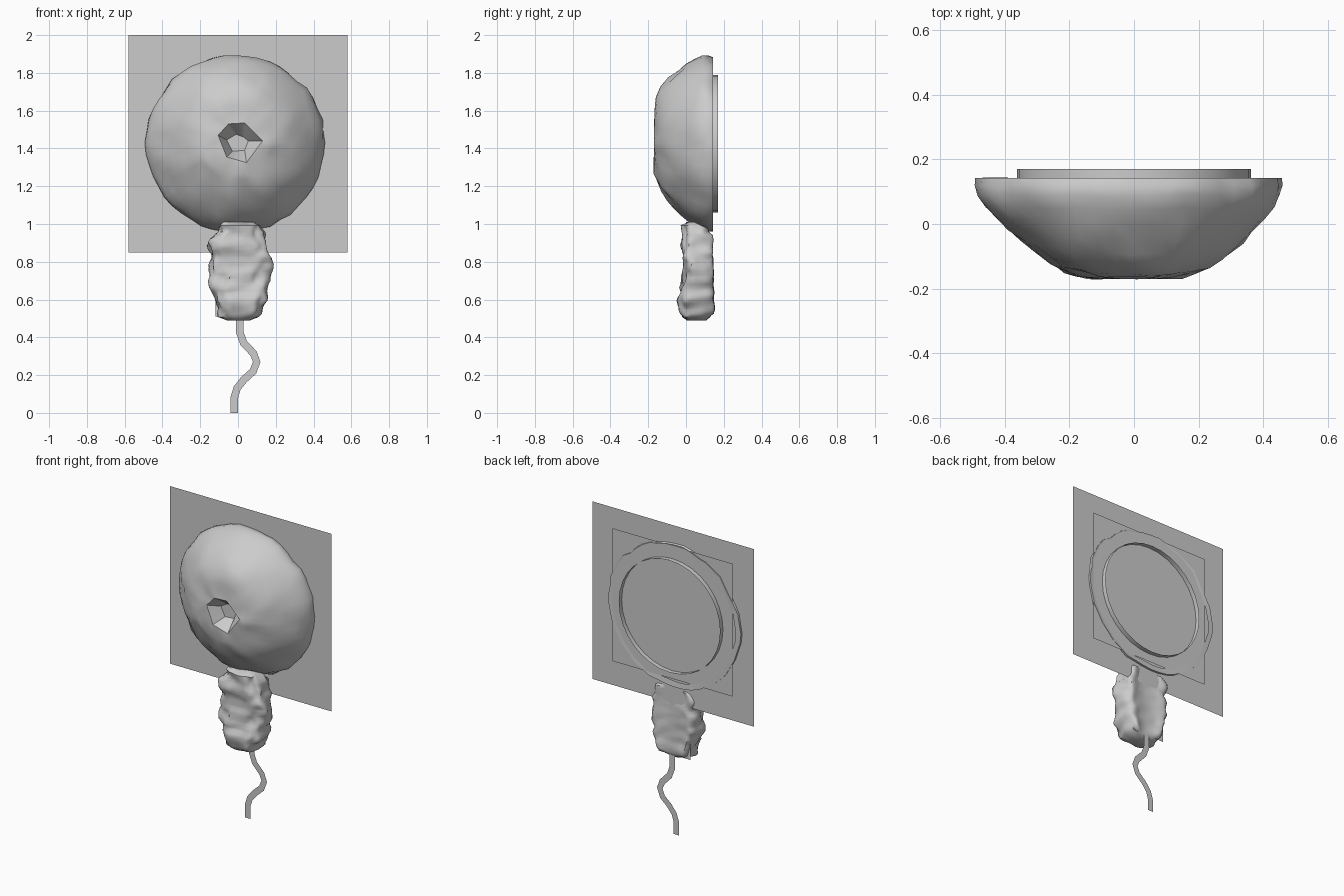
import bpy, math
from mathutils import Vector, noise

if "Cube" in bpy.data.objects:
    bpy.data.objects.remove(bpy.data.objects["Cube"])


def make(name, verts, faces, smooth=None):
    me = bpy.data.meshes.new(name)
    me.from_pydata([tuple(v) for v in verts], [], faces)
    ob = bpy.data.objects.new(name, me)
    bpy.context.collection.objects.link(ob)
    bpy.ops.object.select_all(action='DESELECT')
    ob.select_set(True)
    bpy.context.view_layer.objects.active = ob
    if smooth:
        bpy.ops.object.shade_smooth_by_angle(angle=math.radians(smooth))
    return ob


def bridge(rings, n, cap_first=False, cap_last=False):
    # Skin a stack of closed rings, with optional end caps
    faces = [(r * n + i, r * n + (i + 1) % n, (r + 1) * n + (i + 1) % n, (r + 1) * n + i)
             for r in range(rings - 1) for i in range(n)]
    if cap_first:
        faces.append(tuple(reversed(range(n))))
    if cap_last:
        faces.append(tuple((rings - 1) * n + i for i in range(n)))
    return faces


def card(name, x0, x1, z0, z1, y):
    make(name, [(x0, y, z0), (x1, y, z0), (x1, y, z1), (x0, y, z1)], [(0, 1, 2, 3)])


def interp(table, t):
    for a, b in zip(table, table[1:]):
        if t <= b[0]:
            f = (t - a[0]) / (b[0] - a[0])
            return [p + (q - p) * f for p, q in zip(a[1:], b[1:])]
    return list(table[-1][1:])


# Lumpy dome with a faceted hole in its front
HOLE = [(.13, 1.44), (.035, 1.535), (-.05, 1.53), (-.105, 1.47), (-.06, 1.355), (.045, 1.325)]
FLOOR = [(.055, 1.44), (.03, 1.46), (-.01, 1.475), (-.06, 1.445), (-.03, 1.385), (.035, 1.39)]
SUB = 8
N = len(HOLE) * SUB


def around(poly):
    out = []
    for a, b in zip(poly, poly[1:] + poly[:1]):
        out += [(a[0] + (b[0] - a[0]) * k / SUB, a[1] + (b[1] - a[1]) * k / SUB)
                for k in range(SUB)]
    return out


hole, floor = around(HOLE), around(FLOOR)
CX, CZ = -.014, 1.43
verts = [(x, -.09, z) for x, z in floor] + [(x, -.170, z) for x, z in hole]
profile = [(.16, -.166), (.20, -.152), (.25, -.130), (.30, -.098), (.345, -.062), (.385, -.022),
           (.42, .018), (.448, .055), (.466, .09), (.475, .12), (.474, .142), (.435, .138)]
for k, (r, y) in enumerate(profile):
    for i in range(N):
        a = 2 * math.pi * i / N
        d = Vector((math.cos(a), 0, math.sin(a)))
        # Fuller at the top, flatter on the left
        bulge = math.sin(math.pi * min(max((r - .16) / .31, 0), 1))
        y2 = y - bulge * (.034 * max(d.z, 0) - .018 * max(-d.x, 0))
        p = Vector((CX, y2, CZ)) + d * r
        if k >= 9:
            p -= d * .02 * (k - 8) * max(d.z, 0) * .6
        out = Vector((d.x * r * 1.3, -.12 * (1 - r / .5), d.z * r * 1.3)).normalized()
        p += out * (noise.noise(p * 8) * .012 + noise.noise(p * 15 + Vector((5, 2, 1))) * .011)
        if k < 9:
            p.y += noise.noise(p * 11 + Vector((3, 9, 4))) * .012
        verts.append(p)
make("lumpy_dome", verts, bridge(len(profile) + 2, N, cap_first=True), 40)

# Lumpy neck: height, left, right, front, back
NECK = [(.49, -.05, .06, .01, .11), (.505, -.09, .10, -.02, .13), (.55, -.10, .13, -.035, .135),
        (.60, -.12, .15, -.035, .13), (.68, -.145, .16, -.015, .13), (.78, -.148, .172, -.015, .13),
        (.88, -.148, .155, -.02, .12), (.92, -.145, .15, -.02, .12), (.96, -.105, .13, -.022, .12),
        (1.0, -.10, .105, -.018, .12), (1.01, -.07, .08, .0, .11)]
M, ROWS = 40, 31
verts = []
for r in range(ROWS):
    z = .49 + .52 * r / (ROWS - 1)
    x0, x1, y0, y1 = interp(NECK, z)
    for i in range(M):
        a = 2 * math.pi * i / M
        c, s = math.cos(a), math.sin(a)
        ex = math.copysign(abs(c) ** .6, c)
        ey = math.copysign(abs(s) ** .6, s)
        p = Vector(((x0 + x1) / 2 + ex * (x1 - x0) / 2, (y0 + y1) / 2 + ey * (y1 - y0) / 2, z))
        lump = noise.noise(p * 14) * .024 + noise.noise(p * 26) * .014
        # The back is flatter in the middle and swells at both sides
        if s > 0:
            lump *= 1 - .7 * s ** 3
            if .52 < z < .95:
                p.y += .028 * math.sin(2 * a) ** 2
        p += Vector((c, s, 0)) * lump
        verts.append(p)
make("lumpy_neck", verts, bridge(ROWS, M, True, True), 45)

# Flat cards behind the dome and the neck
card("large_backing_card", -.58, .58, .85, 2.0, .13)
card("small_backing_card", -.43, .43, 1.01, 1.87, .14)
card("neck_card", -.12, .11, .51, .99, .125)

# Open ring on the back
S = 32
verts = [(.363 * math.cos(2 * math.pi * i / S), y, 1.425 + .363 * math.sin(2 * math.pi * i / S))
         for y in (.132, .17) for i in range(S)]
make("back_ring", verts, bridge(2, S), 30)

# Flat wavy cord
PATH = [(.01, .85), (.01, .50), (.008, .43), (.03, .37), (.082, .315), (.099, .27),
        (.08, .22), (.03, .175), (-.005, .13), (-.02, .08), (-.02, 0)]
verts = []
for i, p in enumerate(PATH):
    a, b = PATH[max(i - 1, 0)], PATH[min(i + 1, len(PATH) - 1)]
    t = Vector((b[0] - a[0], b[1] - a[1])).normalized()
    for side in (-.02, .02):
        verts.append((p[0] - t.y * side, .127, p[1] + t.x * side))
make("wavy_cord", verts, [(2 * i, 2 * i + 1, 2 * i + 3, 2 * i + 2) for i in range(len(PATH) - 1)])
